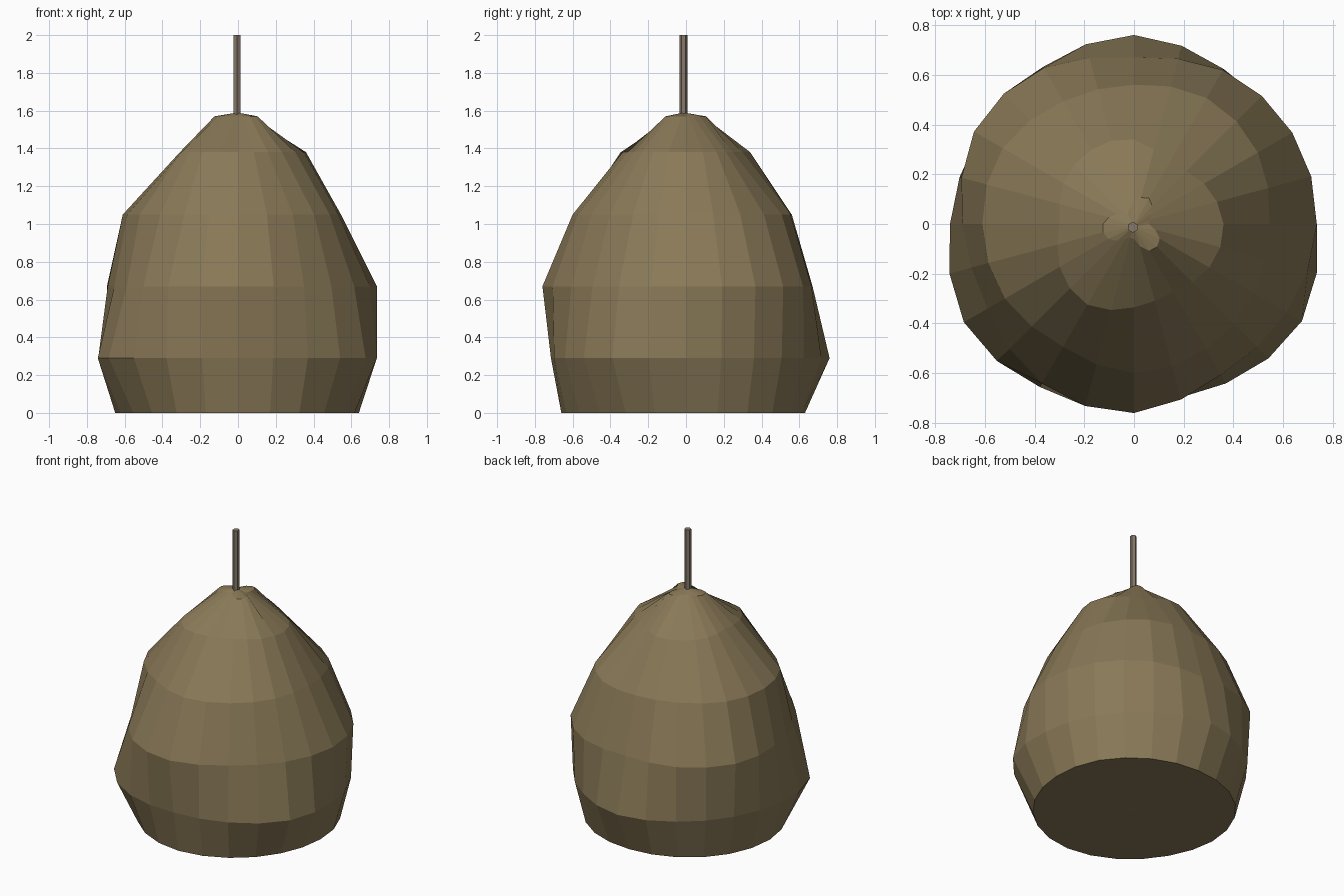
import bpy, bmesh, math

if "Cube" in bpy.data.objects:
    bpy.data.objects.remove(bpy.data.objects["Cube"])

SIDES = 24

def material(name, rgb):
    m = bpy.data.materials.new(name)
    m.diffuse_color = (*rgb, 1)
    m.use_nodes = True
    m.node_tree.nodes["Principled BSDF"].inputs["Base Color"].default_value = m.diffuse_color
    return m

def make(name, bm, mat):
    bmesh.ops.recalc_face_normals(bm, faces=bm.faces[:])
    me = bpy.data.meshes.new(name)
    bm.to_mesh(me)
    bm.free()
    me.materials.append(mat)
    ob = bpy.data.objects.new(name, me)
    bpy.context.collection.objects.link(ob)
    return ob

def radius(ctrl, i):
    """Smooth periodic interpolation of radii given every 30 degrees."""
    n = len(ctrl)
    k, t = divmod(i * n / SIDES, 1)
    a, b, c, d = (ctrl[(int(k) + j) % n] for j in (-1, 0, 1, 2))
    return b + 0.5 * t * (c - a + t * (2*a - 5*b + 4*c - d + t * (3*(b - c) + d - a)))

# Lumpy cross-sections of the stack: height, radii counter-clockwise from +x
LAYERS = [
    (0.00, (.64, .65, .64, .63, .64, .65, .65, .64, .65, .66, .65, .64)),
    (0.29, (.735, .72, .72, .76, .73, .72, .74, .79, .757, .715, .74, .78)),
    (0.67, (.735, .735, .715, .67, .725, .743, .69, .68, .74, .76, .70, .71)),
    (1.05, (.545, .575, .585, .56, .57, .61, .61, .60, .57, .60, .58, .56)),
    (1.38, (.36, .325, .285, .34, .345, .33, .30, .345, .375, .335, .315, .35)),
    (1.57, (.06, .08, .12, .09, .05, .08, .125, .12, .07, .06, .125, .12)),
]

# Haystack
bm = bmesh.new()
rings = []
for z, ctrl in LAYERS:
    ring = []
    for i in range(SIDES):
        a, r = 2 * math.pi * i / SIDES, radius(ctrl, i)
        ring.append(bm.verts.new((r * math.cos(a), r * math.sin(a), z)))
    rings.append(ring)
tip = bm.verts.new((-0.003, -0.012, 1.59))
bm.faces.new(rings[0][::-1])
for i in range(SIDES):
    j = (i + 1) % SIDES
    for lo, hi in zip(rings, rings[1:]):
        bm.faces.new((lo[i], lo[j], hi[j], hi[i]))
    bm.faces.new((rings[-1][i], rings[-1][j], tip))
make("haystack", bm, material("dry hay", (0.25, 0.19, 0.095)))

# Centre pole
bm = bmesh.new()
bmesh.ops.create_cone(bm, cap_ends=True, segments=6, radius1=0.022, radius2=0.022, depth=2)
pole = make("centre_pole", bm, material("weathered wood", (0.24, 0.19, 0.14)))
pole.location = (-0.005, -0.013, 1)
